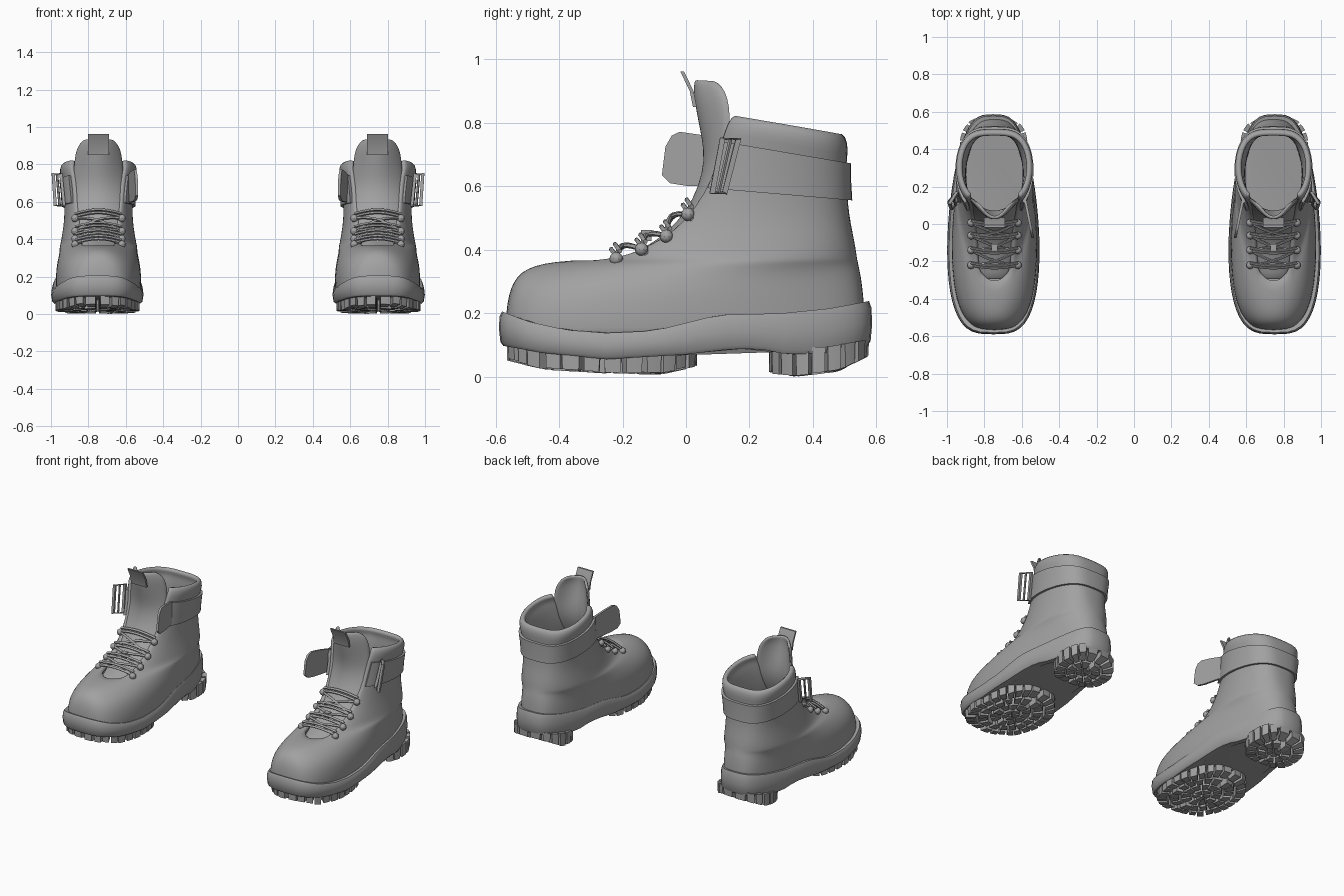
import bpy, bmesh, math, random
from mathutils import Vector

if "Cube" in bpy.data.objects:
    bpy.data.objects.remove(bpy.data.objects["Cube"])

random.seed(4)
CX = 0.752                       # centre line of the boot on the +x side
grey = bpy.data.materials.new("grey_leather")
grey.diffuse_color = (0.36, 0.36, 0.36, 1)
grey.use_nodes = True
grey.node_tree.nodes["Principled BSDF"].inputs["Base Color"].default_value = grey.diffuse_color


def interp(table, t):
    """Linear lookup in rows of (key, values...)."""
    if t <= table[0][0]:
        return table[0][1:]
    for a, b in zip(table, table[1:]):
        if t <= b[0]:
            k = (t - a[0]) / (b[0] - a[0])
            return tuple(p + (q - p) * k for p, q in zip(a[1:], b[1:]))
    return table[-1][1:]


def finish(name, bm, solid=0, subsurf=0, angle=35):
    """Turn a bmesh into a mirrored, shaded pair of parts."""
    bmesh.ops.recalc_face_normals(bm, faces=bm.faces)
    bmesh.ops.translate(bm, verts=bm.verts, vec=(CX, 0, 0))
    me = bpy.data.meshes.new(name)
    bm.to_mesh(me)
    bm.free()
    me.materials.append(grey)
    ob = bpy.data.objects.new(name, me)
    bpy.context.collection.objects.link(ob)
    if solid:
        m = ob.modifiers.new("thickness", 'SOLIDIFY')
        m.thickness, m.offset = solid, -1
    if subsurf:
        ob.modifiers.new("smooth", 'SUBSURF').levels = subsurf
    m = ob.modifiers.new("pair", 'MIRROR')
    m.use_mirror_merge = False
    bpy.ops.object.select_all(action='DESELECT')
    ob.select_set(True)
    bpy.context.view_layer.objects.active = ob
    bpy.ops.object.convert(target='MESH')
    bpy.ops.object.shade_smooth_by_angle(angle=math.radians(angle))
    return ob


def loft(bm, rings, closed=True, caps=True, loop=False, skip=None):
    """Skin a list of point rings."""
    vs = [[bm.verts.new(p) for p in r] for r in rings]
    n = len(vs[0])
    for i in range(len(vs) if loop else len(vs) - 1):
        a, b = vs[i], vs[(i + 1) % len(vs)]
        for j in range(n if closed else n - 1):
            if not (skip and skip(i, j)):
                k = (j + 1) % n
                bm.faces.new((a[j], a[k], b[k], b[j]))
    if caps and not loop:
        bm.faces.new(vs[0])
        bm.faces.new(vs[-1])


def tube(bm, pts, r, n=8, loop=False):
    pts = [Vector(p) for p in pts]
    rings = []
    for i, p in enumerate(pts):
        if loop:
            t = (pts[(i + 1) % len(pts)] - pts[i - 1]).normalized()
        else:
            t = (pts[min(i + 1, len(pts) - 1)] - pts[max(i - 1, 0)]).normalized()
        ref = Vector((0, 0.3, 1)) if abs(t.x) > 0.5 else Vector((1, 0, 0))
        u = t.cross(ref).normalized()
        v = t.cross(u)
        rings.append([p + r * (u * math.cos(a) + v * math.sin(a))
                      for a in (math.tau * (k + 0.5) / n for k in range(n))])
    loft(bm, rings, loop=loop)


def outline(th, yf, yb, hw, a, e):
    """Egg-shaped foot outline; th = 0 is the front, a widens the front."""
    c, s = math.cos(th), math.sin(th)
    x = math.copysign(abs(s) ** e, s) * hw * (1 + a * c)
    return x, (yf + yb) / 2 - (yb - yf) / 2 * c


# ---- leather upper: height, front y, back y, half width, front bias, squareness
UPPER = [(0.11, -0.570, 0.56, 0.225, 0.16, 0.62), (0.20, -0.570, 0.565, 0.225, 0.15, 0.64),
         (0.26, -0.560, 0.56, 0.222, 0.10, 0.68), (0.30, -0.545, 0.555, 0.215, 0.02, 0.75),
         (0.33, -0.520, 0.55, 0.208, -0.10, 0.85), (0.35, -0.480, 0.545, 0.203, -0.22, 0.92),
         (0.362, -0.42, 0.543, 0.200, -0.28, 0.95), (0.372, -0.30, 0.54, 0.198, -0.25, 0.92),
         (0.41, -0.190, 0.535, 0.195, -0.15, 0.85), (0.46, -0.090, 0.525, 0.188, -0.08, 0.78),
         (0.52, -0.020, 0.515, 0.182, -0.03, 0.72), (0.60, 0.040, 0.508, 0.184, 0, 0.66),
         (0.70, 0.070, 0.505, 0.192, 0, 0.62), (0.735, 0.080, 0.510, 0.203, 0, 0.6),
         (0.775, 0.095, 0.510, 0.208, 0, 0.6), (0.805, 0.115, 0.495, 0.195, 0, 0.6)]
N = 44


def upper_pt(z, th, grow=0):
    yf, yb, hw, a, e = interp(UPPER, z)
    x, y = outline(th, yf - grow, yb + grow, hw + grow, a, e)
    tilt = -0.17 * min(1, max(0, (z - 0.45) / 0.25))
    return Vector((x - 0.006, y, z + tilt * (y - 0.3)))


bm = bmesh.new()
loft(bm, [[upper_pt(row[0], math.tau * j / N) for j in range(N)] for row in UPPER], caps=False,
     skip=lambda i, j: i >= 7 and (j < 4 or j >= N - 4))     # open throat
finish("upper", bm, solid=0.032, subsurf=1, angle=60)

# ---- midsole band with wavy top and bottom edges
TOP = [(-0.59, 0.21), (-0.5, 0.175), (-0.38, 0.148), (-0.25, 0.138), (-0.1, 0.145), (0, 0.17),
       (0.1, 0.195), (0.3, 0.20), (0.45, 0.215), (0.585, 0.24)]
BOT = [(-0.59, 0.10), (-0.45, 0.075), (-0.25, 0.055), (0, 0.07), (0.12, 0.085), (0.22, 0.09),
       (0.32, 0.07), (0.45, 0.075), (0.585, 0.10)]
bm = bmesh.new()
rings = []
for h, g in ((0, -0.05), (0, -0.012), (0.1, -0.003), (0.5, 0.002), (0.85, -0.001), (1, -0.008), (1, -0.045)):
    ring = []
    for j in range(56):
        x, y = outline(math.tau * j / 56, -0.588 - g, 0.585 + g, 0.24 + g, 0.16, 0.6)
        lo, hi = interp(BOT, y)[0], interp(TOP, y)[0]
        ring.append((x, y, lo + (hi - lo) * h))
    rings.append(ring)
loft(bm, rings)
finish("midsole", bm, angle=40)

# ---- tread lugs: radial blocks in the forefoot and heel
GROUND = [(-0.58, 0.055), (-0.45, 0.022), (-0.25, 0.010), (-0.08, 0.006), (0.03, 0.03),
          (0.26, 0.008), (0.35, 0.0), (0.48, 0.015), (0.57, 0.06)]


def lugs(name, cy, yf, yb, hw, a, bands):
    bm = bmesh.new()
    for r0, r1, n in bands:
        for i in range(n):
            w = math.tau / n
            t0 = (i + 0.09 + random.uniform(-0.05, 0.05)) * w
            t1 = (i + 0.91 + random.uniform(-0.05, 0.05)) * w
            drop = random.uniform(0, 0.008)
            rr = r1 * random.uniform(0.96, 1.0)
            quad = []
            for r, t in ((r0, t0), (rr, t0), (rr, (t0 + t1) / 2), (rr, t1), (r0, t1)):
                x, y = outline(t, yf, yb, hw, a, 0.75)
                quad.append((x * r, cy + (y - cy) * r))
            mx, my = (sum(q[k] for q in quad) / 5 for k in (0, 1))
            low = [(mx + (x - mx) * 0.93, my + (y - my) * 0.93) for x, y in quad]
            loft(bm, [[(x, y, interp(BOT, y)[0] + 0.02) for x, y in quad],
                      [(x, y, interp(GROUND, y)[0] + drop) for x, y in low]])
    finish(name, bm, angle=30)


lugs("forefoot_lugs", -0.26, -0.572, 0.045, 0.228, 0.0,
     ((0.76, 1, 28), (0.50, 0.72, 18), (0.25, 0.46, 11), (0.04, 0.21, 5)))
lugs("heel_lugs", 0.415, 0.258, 0.578, 0.185, -0.05, ((0.62, 1, 18), (0.28, 0.58, 10), (0.03, 0.24, 5)))

# ---- tongue: y, z, half width, edge curl back, edge curl down
TONGUE = [(-0.30, 0.345, 0.07, 0.0, 0.02), (-0.22, 0.368, 0.095, 0.01, 0.03),
          (-0.13, 0.405, 0.11, 0.01, 0.03), (-0.06, 0.455, 0.12, 0.02, 0.02),
          (0.0, 0.52, 0.125, 0.03, 0.01), (0.04, 0.60, 0.13, 0.04, 0), (0.058, 0.68, 0.135, 0.06, 0),
          (0.05, 0.75, 0.14, 0.08, 0), (0.035, 0.82, 0.135, 0.10, 0), (0.024, 0.88, 0.125, 0.105, 0),
          (0.024, 0.92, 0.10, 0.085, 0), (0.027, 0.937, 0.075, 0.06, 0)]
bm = bmesh.new()
loft(bm, [[(u / 5 * w - 0.006, y + back * (u / 5) ** 2, z - down * (u / 5) ** 2) for u in range(-5, 6)]
          for y, z, w, back, down in TONGUE], closed=False, caps=False)
finish("tongue", bm, solid=0.018, subsurf=1, angle=60)

# ---- pull tab on the tongue
bm = bmesh.new()
loft(bm, [[(s * 0.056 - 0.006, y + d, z) for s, d in ((-1, 0), (1, 0), (1, 0.012), (-1, 0.012))]
          for y, z in ((0.022, 0.85), (0.012, 0.90), (-0.018, 0.962))])
finish("pull_tab", bm)

# ---- lace hooks and laces
HOOKS = [(-0.22, 0.372), (-0.14, 0.402), (-0.062, 0.443), (0.006, 0.512)]
HX = 0.125
bm = bmesh.new()
for y, z in HOOKS:
    for s in (-1, 1):
        ret = bmesh.ops.create_uvsphere(bm, u_segments=10, v_segments=8, radius=0.021)
        bmesh.ops.translate(bm, verts=ret["verts"], vec=(s * HX - 0.006, y, z))
        tube(bm, [(s * HX - 0.006, y, z), (s * (HX - 0.005) - 0.006, y + 0.025, z - 0.03)], 0.012)
finish("lace_hooks", bm)


def lace(bm, p, q, lift):
    pts = []
    for k in range(9):
        t = k / 8
        b = lift * math.sin(math.pi * t)
        pts.append((HX * (2 * t - 1) - 0.006, p[0] + (q[0] - p[0]) * t - b * 0.7, p[1] + (q[1] - p[1]) * t + b))
    tube(bm, pts, 0.0075, 6)


bm = bmesh.new()
for y, z in HOOKS:
    lace(bm, (y, z + 0.008), (y, z + 0.008), 0.022)
    lace(bm, (y + 0.012, z + 0.024), (y + 0.012, z + 0.024), 0.022)
for a, b in zip(HOOKS, HOOKS[1:]):
    lace(bm, a, b, 0.024)
    lace(bm, b, a, 0.028)
finish("laces", bm, angle=60)
bm = bmesh.new()
ret = bmesh.ops.create_cube(bm, size=0.034)
bmesh.ops.translate(bm, verts=ret["verts"], vec=(-0.006, -0.125, 0.445))
finish("lace_knot", bm)

# ---- ankle strap, free strap end and buckle
bm = bmesh.new()
rings = []
for k in range(41):
    th = math.radians(40 + 280 * k / 40)
    rings.append([upper_pt(0.575, th, -0.01), upper_pt(0.575, th, 0.014),
                  upper_pt(0.64, th, 0.014), upper_pt(0.71, th, 0.014), upper_pt(0.71, th, -0.01)])
loft(bm, rings)
finish("ankle_strap", bm)

bm = bmesh.new()
FLAP = [(0.17, 0.595), (0.0, 0.602), (-0.05, 0.61), (-0.076, 0.635), (-0.065, 0.725), (-0.045, 0.76),
        (-0.02, 0.772), (0.05, 0.762), (0.17, 0.735)]
loft(bm, [[(-0.180 + 0.2 * (y - 0.08) + d, y, z) for y, z in FLAP] for d in (-0.007, 0.007)])
finish("strap_end", bm)

bm = bmesh.new()
tube(bm, [(0.225, 0.083, 0.580), (0.178, 0.122, 0.580), (0.195, 0.165, 0.750), (0.236, 0.115, 0.750)],
     0.012, 4, loop=True)
tube(bm, [(0.202, 0.102, 0.582), (0.216, 0.140, 0.748)], 0.007, 6)
finish("buckle", bm)
